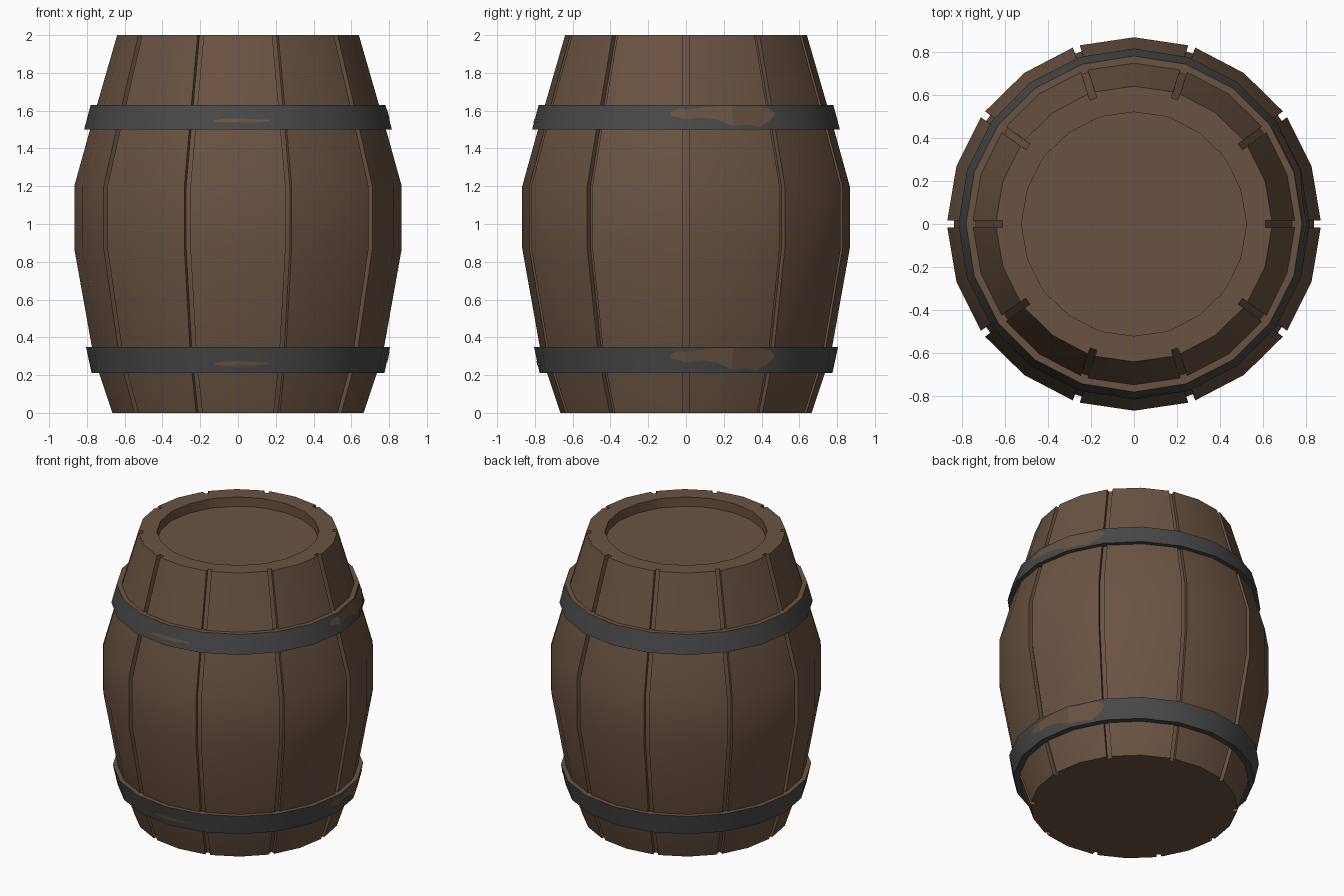
import bpy
import math

if "Cube" in bpy.data.objects:
    bpy.data.objects.remove(bpy.data.objects["Cube"])

SIDES = 20
STEP = 360 / SIDES


def material(name, rgb):
    m = bpy.data.materials.new(name)
    m.diffuse_color = (*rgb, 1)
    m.use_nodes = True
    m.node_tree.nodes["Principled BSDF"].inputs["Base Color"].default_value = m.diffuse_color
    return m


WOOD = material("brown wood", (0.145, 0.086, 0.054))
IRON = material("dark iron", (0.066, 0.065, 0.067))


def polar(r, deg, z):
    a = math.radians(deg)
    return (r * math.cos(a), r * math.sin(a), z)


def make(name, verts, faces, mats, smooth=True):
    me = bpy.data.meshes.new(name)
    me.from_pydata(verts, [], faces)
    for m in mats:
        me.materials.append(m)
    ob = bpy.data.objects.new(name, me)
    bpy.context.collection.objects.link(ob)
    bpy.ops.object.select_all(action='DESELECT')
    ob.select_set(True)
    bpy.context.view_layer.objects.active = ob
    if smooth:
        bpy.ops.object.shade_smooth_by_angle(angle=math.radians(30))
    return ob


def bridge(rings, closed=False):
    """Join equal rings of points into quads."""
    n = len(rings[0])
    verts = [v for ring in rings for v in ring]
    faces = []
    count = len(rings)
    for k in range(count if closed else count - 1):
        a, b = k * n, ((k + 1) % count) * n
        for i in range(n):
            j = (i + 1) % n
            faces.append((a + i, a + j, b + j, b + i))
    return verts, faces


# Staved body: ten staves of two facets each, with a groove between them
def stave_ring(r, z, depth=0.03, half=0.017):
    ring = []
    w = math.degrees(half / r)
    for s in range(10):
        a = s * 36
        ring += [polar(r, a - w, z), polar(r - depth, a - w, z),
                 polar(r - depth, a + w, z), polar(r, a + w, z),
                 polar(r, a + 18, z)]
    return ring


profile = [(0.665, 0), (0.765, 0.3), (0.867, 0.87), (0.867, 1.2),
           (0.767, 1.56), (0.64, 2.0)]
rings = [stave_ring(r, z) for r, z in profile]
rings += [stave_ring(0.52, z, depth=0) for z in (2.0, 1.934)]
verts, faces = bridge(rings)
n = len(rings[0])
faces.append(tuple(range(n - 1, -1, -1)))                      # base
faces.append(tuple(range(len(verts) - n, len(verts))))         # sunken lid
make("barrel_staves", verts, faces, [WOOD])


# Iron hoops: tapered bands with worn brown top edges
def hoop(name, z0, z1, r0, r1, thick=0.045):
    prof = [(r0, z0), (r1, z1), (r1 - thick, z1), (r0 - thick, z0)]
    v, f = bridge([[polar(r, i * STEP, z) for i in range(SIDES)]
                   for r, z in prof], closed=True)
    ob = make(name, v, f, [IRON, WOOD])
    for p in ob.data.polygons:
        if p.normal.z > 0.9:
            p.material_index = 1


# Worn patch: thin strip lying on the hoop, given as (angle, low, high)
def patch(name, band, points):
    z0, z1, r0, r1 = band
    v = []
    for a, lo, hi in points:
        chord = math.cos(math.radians(9)) / math.cos(math.radians(a % STEP - 9))
        for t in (lo, hi):
            v.append(polar((r0 + (r1 - r0) * t) * chord + 0.003, a, z0 + (z1 - z0) * t))
    f = [(2 * i, 2 * i + 2, 2 * i + 3, 2 * i + 1) for i in range(len(points) - 1)]
    make(name, v, f, [WOOD], smooth=False)


bands = {"lower": (0.21, 0.35, 0.775, 0.805),
         "upper": (1.50, 1.63, 0.815, 0.78)}
front_wear = [(261, .32, .38), (265, .28, .44), (270, .3, .46),
              (276, .28, .42), (282, .34, .4)]
side_wear = [(-6, .55, .7), (-3, .5, .85), (0, .4, .8), (6, .5, .9), (12, .4, .95),
             (18, .15, .95), (24, .2, .9), (29, .1, .95), (34, .4, .85), (36, .6, .7)]
for key, band in bands.items():
    hoop(key + "_hoop", *band)
    patch(key + "_front_wear", band, front_wear)
    patch(key + "_side_wear", band, side_wear)
